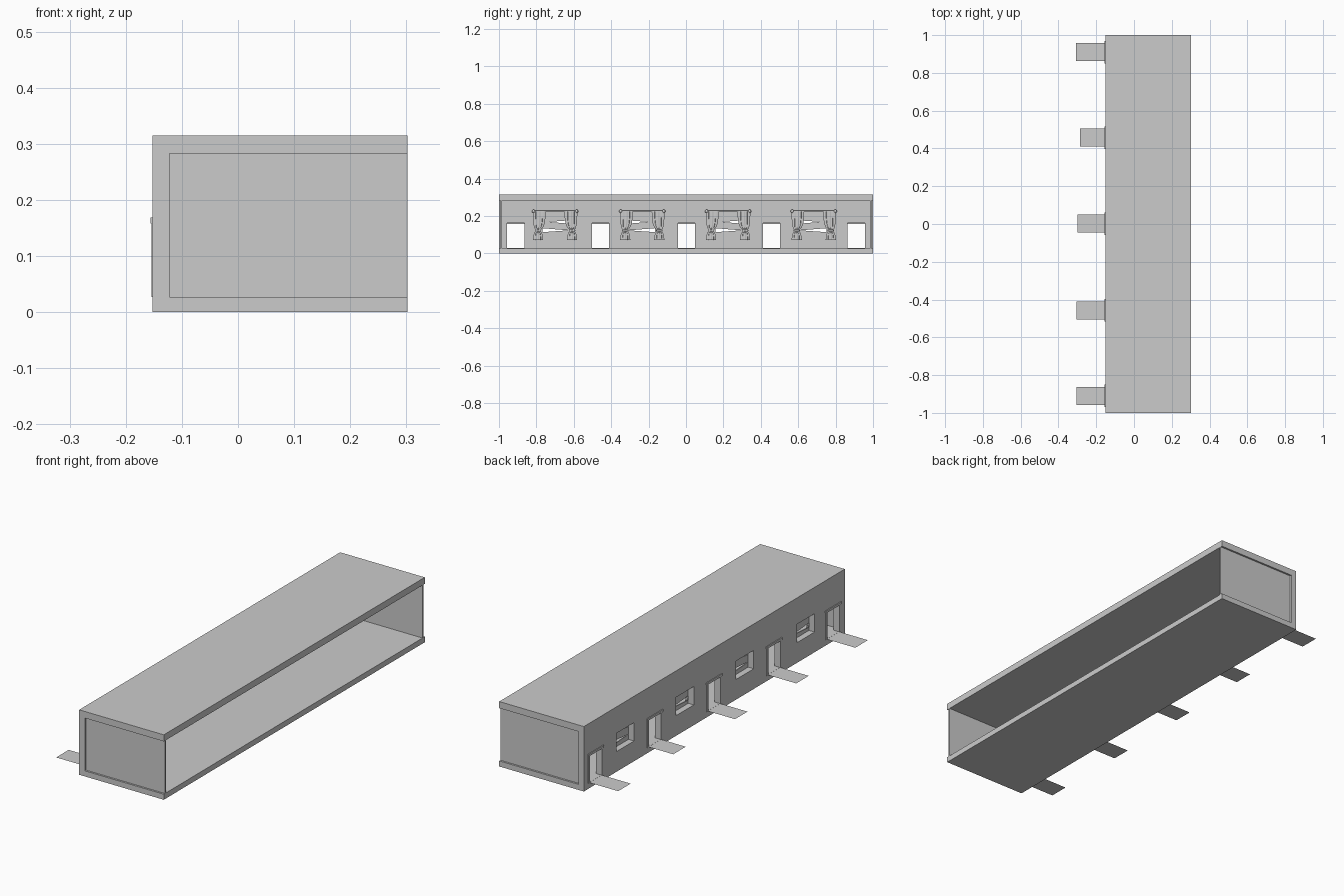
import bpy, bmesh, math
from mathutils import Matrix

if "Cube" in bpy.data.objects:
    bpy.data.objects.remove(bpy.data.objects["Cube"])

X0, XI, X1 = -0.152, -0.122, 0.302      # outer wall, inner wall, open side
FLOOR, CEIL, TOP = 0.027, 0.283, 0.315
DOORS = [(-0.91, -0.305), (-0.457, -0.305), (0.002, -0.298), (0.457, -0.285), (0.91, -0.307)]
WINDOWS = [-0.70, -0.234, 0.225, 0.683]
DOOR_W, DOOR_TOP = 0.092, 0.162


def finish(name, bm):
    bmesh.ops.recalc_face_normals(bm, faces=bm.faces)
    me = bpy.data.meshes.new(name)
    bm.to_mesh(me)
    bm.free()
    ob = bpy.data.objects.new(name, me)
    bpy.context.collection.objects.link(ob)
    return ob


def add_box(bm, x, y, z, tilt=0.0):
    size = Matrix.Diagonal((x[1] - x[0], y[1] - y[0], z[1] - z[0], 1))
    mid = Matrix.Translation((sum(x) / 2, sum(y) / 2, sum(z) / 2))
    bmesh.ops.create_cube(bm, size=1, matrix=mid @ Matrix.Rotation(tilt, 4, 'X') @ size)


def smooth(ob):
    bpy.ops.object.select_all(action='DESELECT')
    ob.select_set(True)
    bpy.context.view_layer.objects.active = ob
    bpy.ops.object.shade_smooth_by_angle(angle=math.radians(50))


# shell: C-shaped profile extruded along y
bm = bmesh.new()
profile = [(X0, 0), (X1, 0), (X1, FLOOR), (XI, FLOOR), (XI, CEIL), (X1, CEIL), (X1, TOP), (X0, TOP)]
face = bm.faces.new([bm.verts.new((x, -1, z)) for x, z in profile])
ext = bmesh.ops.extrude_face_region(bm, geom=[face])
bmesh.ops.translate(bm, vec=(0, 2, 0), verts=[v for v in ext['geom'] if isinstance(v, bmesh.types.BMVert)])
shell = finish("shell", bm)

# door and window openings
bm = bmesh.new()
for y, _ in DOORS:
    add_box(bm, (-0.2, -0.1), (y - DOOR_W / 2, y + DOOR_W / 2), (FLOOR + 0.0005, DOOR_TOP))
for y in WINDOWS:
    add_box(bm, (-0.2, -0.1), (y - 0.068, y + 0.068), (0.098, 0.187))
cutter = finish("opening_cutter", bm)
cutter.hide_render = True
mod = shell.modifiers.new("openings", 'BOOLEAN')
mod.object, mod.operation, mod.solver = cutter, 'DIFFERENCE', 'EXACT'
bpy.context.view_layer.objects.active = shell
bpy.ops.object.modifier_apply(modifier=mod.name)
bpy.data.objects.remove(cutter)

# recessed end panels
for name, s in (("front_end_panel", -1), ("back_end_panel", 1)):
    bm = bmesh.new()
    add_box(bm, (XI, X1), sorted((s * 0.983, s * 0.991)), (FLOOR, CEIL))
    finish(name, bm)

# door trims and flat thin walkways
for i, (y, xe) in enumerate(DOORS):
    bm = bmesh.new()
    h = DOOR_W / 2
    for s in (-1, 1):
        add_box(bm, (X0 - 0.002, X0 + 0.001), sorted((y + s * h, y + s * (h + 0.012))), (FLOOR, DOOR_TOP))
    add_box(bm, (X0 - 0.004, X0 + 0.001), (y - h - 0.014, y + h + 0.014), (0.158, 0.169))
    finish(f"door_trim_{i + 1}", bm)
    bm = bmesh.new()
    bm.faces.new([bm.verts.new((x, y + d, FLOOR)) for x, d in
                  ((xe, -0.048), (X0, -0.048), (X0, 0.048), (xe, 0.048))])
    finish(f"walkway_{i + 1}", bm)


def curtain(name, yc, out):
    """Pleated closed tube gathered by a tie."""
    rows = [(0.224, 0.034, 0), (0.19, 0.033, 0), (0.16, 0.030, 0.001), (0.14, 0.024, 0.003),
            (0.126, 0.015, 0.006), (0.118, 0.015, 0.006), (0.105, 0.022, 0.006),
            (0.088, 0.026, 0.006), (0.071, 0.027, 0.006)]
    n, bm, rings = 48, bmesh.new(), []
    for z, w, shift in rows:
        ring = []
        for k in range(n):
            a = 2 * math.pi * k / n
            r = 1 + 0.12 * math.cos(12 * a)
            ring.append(bm.verts.new((-0.108 + 0.010 * r * math.sin(a),
                                      yc + out * shift + w * r * 0.9 * math.cos(a), z)))
        rings.append(ring)
    for a, b in zip(rings, rings[1:]):
        for k in range(n):
            bm.faces.new((a[k], a[(k + 1) % n], b[(k + 1) % n], b[k]))
    bm.faces.new(rings[0])
    bm.faces.new(rings[-1])
    # tie band
    add_box(bm, (-0.12, -0.096), (yc + out * 0.006 - 0.017, yc + out * 0.006 + 0.017), (0.119, 0.125))
    smooth(finish(name, bm))


# windows: rod, curtains, crooked boards
for i, y in enumerate(WINDOWS):
    bm = bmesh.new()
    rot = Matrix.Rotation(math.pi / 2, 4, 'X')
    bmesh.ops.create_cone(bm, cap_ends=True, segments=16, radius1=0.005, radius2=0.005, depth=0.23,
                          matrix=Matrix.Translation((-0.108, y, 0.225)) @ rot)
    for s in (-1, 1):
        bmesh.ops.create_uvsphere(bm, u_segments=12, v_segments=8, radius=0.009,
                                  matrix=Matrix.Translation((-0.108, y + s * 0.115, 0.225)))
        add_box(bm, (XI - 0.001, -0.108), (y + s * 0.1 - 0.003, y + s * 0.1 + 0.003), (0.222, 0.228))
    smooth(finish(f"curtain_rod_{i + 1}", bm))
    for side, s in (("left", -1), ("right", 1)):
        curtain(f"{side}_curtain_{i + 1}", y + s * 0.085, s)
    bm = bmesh.new()
    flip = 1 if i % 2 == 0 else -1
    for zc, tilt in ((0.189, 0.07), (0.147, -0.08), (0.1, 0.07)):
        add_box(bm, (XI, XI + 0.004), (y - 0.085, y + 0.085), (zc - 0.018, zc + 0.018), tilt * flip)
    finish(f"window_boards_{i + 1}", bm)
